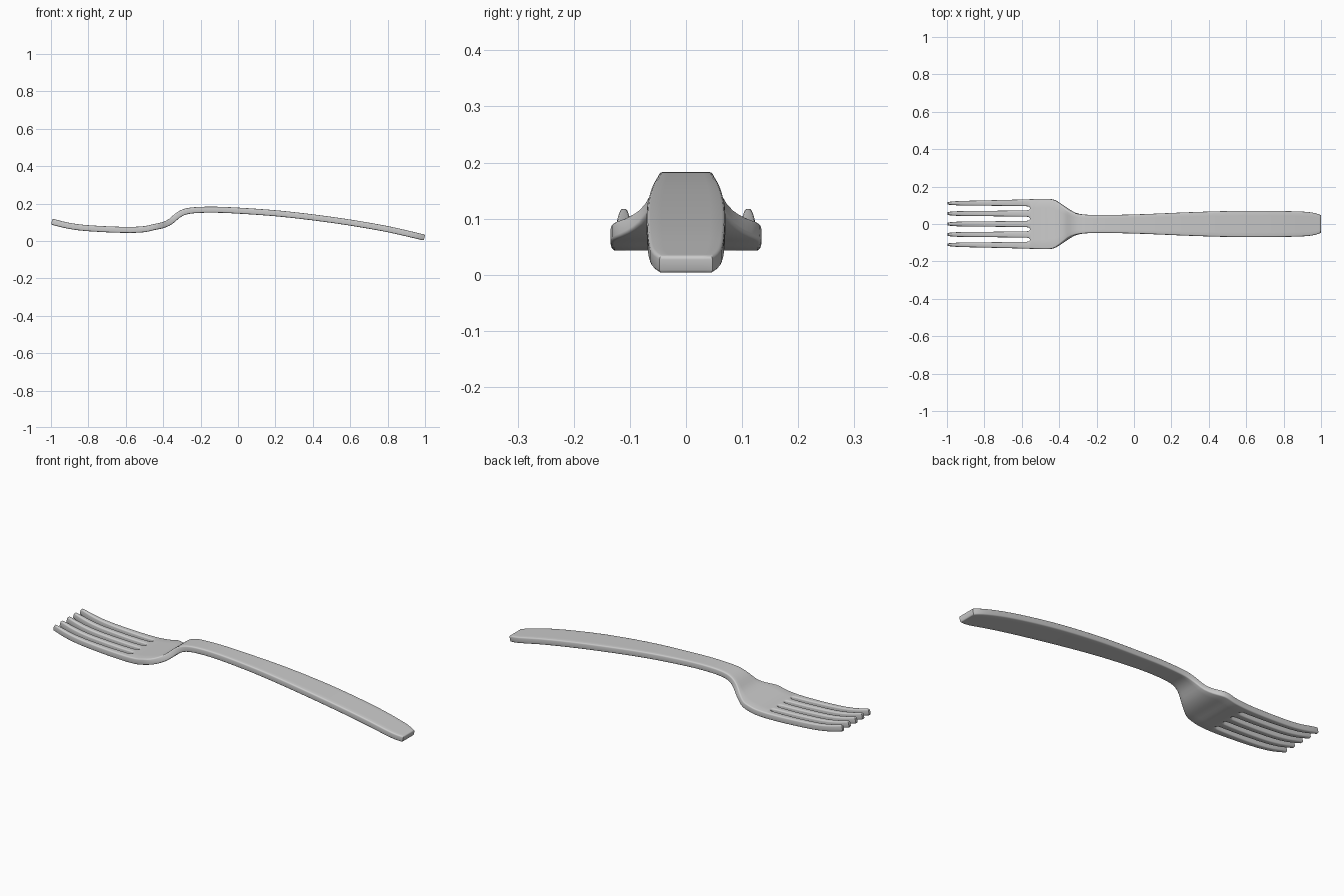
import bpy, bmesh, math

if "Cube" in bpy.data.objects:
    bpy.data.objects.remove(bpy.data.objects["Cube"])

# Side profile: centre-line height along the length
PATH = [(-1, .104), (-.9, .08), (-.8, .068), (-.6, .059), (-.5, .063), (-.45, .074),
        (-.4, .085), (-.36, .104), (-.32, .138), (-.28, .157), (-.22, .165), (-.12, .167),
        (0, .162), (.2, .148), (.4, .126), (.6, .098), (.8, .063), (.95, .029), (1, .017)]
# Plan outline: half width along the length
WIDTH = [(-1, .117), (-.95, .122), (-.8, .126), (-.6, .131), (-.5, .134), (-.45, .134),
         (-.42, .126), (-.38, .099), (-.34, .071), (-.31, .058), (-.27, .051), (-.2, .048),
         (0, .051), (.3, .063), (.5, .069), (.7, .070), (.85, .068), (.93, .064),
         (.97, .057), (1, .046)]
# Half width of the slots between tines, by distance from the slot root
SLOT = [(.018, .011), (.2, .0135), (.38, .0155), (.42, .018), (.444, .0205)]
ROOT = -.556
THICK = .032


def curve(pts, x):
    """Smooth curve through the points."""
    n = len(pts)

    def slope(k):
        a, b = pts[max(k - 1, 0)], pts[min(k + 1, n - 1)]
        return (b[1] - a[1]) / (b[0] - a[0])
    i = 0
    while i < n - 2 and x > pts[i + 1][0]:
        i += 1
    (x0, y0), (x1, y1) = pts[i], pts[i + 1]
    h = x1 - x0
    t = (x - x0) / h
    return ((2*t**3 - 3*t*t + 1) * y0 + (t**3 - 2*t*t + t) * h * slope(i)
            + (3*t*t - 2*t**3) * y1 + (t**3 - t*t) * h * slope(i + 1))


def slot_half(x):
    d = ROOT - x
    if d <= 0:
        return 0
    if d < .018:
        return .011 * math.sqrt(1 - (1 - d / .018) ** 2)
    return curve(SLOT, d)


def columns(x):
    """Left and right edge of each of the five strips at x."""
    w = curve(WIDTH, x)
    s = w / .134 if x > -.5 else 1
    h = slot_half(x)
    gaps = [g * s for g in (-.084, -.028, .028, .084)]
    return list(zip([-w] + [g + h for g in gaps], [g - h for g in gaps] + [w]))


# Stations along the fork
xs = [-.996, -.985, -.965] + [-.94 + .03 * k for k in range(12)]
xs += [ROOT - d for d in (.018, .010, .005, .0015, 0)]
xs += [-.54 + .015 * k for k in range(24)]
xs += [-.17 + .045 * k for k in range(24)]
xs += [.90, .93, .95, .97, .985, .997]

bm = bmesh.new()
cache = {}


def vert(i, y, side):
    key = (i, round(y, 6), side)
    if key not in cache:
        x = xs[i]
        s = (curve(PATH, x + .004) - curve(PATH, x - .004)) / .008
        k = side * THICK / 2 / math.hypot(1, s)
        cache[key] = bm.verts.new((x - s * k, y, curve(PATH, x) + k))
    return cache[key]


# Top and bottom skins
rows = [columns(x) for x in xs]
for i in range(len(xs) - 1):
    for (a, b), (c, d) in zip(rows[i], rows[i + 1]):
        for side in (1, -1):
            bm.faces.new([vert(i, a, side), vert(i + 1, c, side),
                          vert(i + 1, d, side), vert(i, b, side)][::side])

# Rim walls joining the skins
partner = {v: cache[(k[0], k[1], -1)] for k, v in cache.items() if k[2] == 1}
rim = [e for e in bm.edges if e.is_boundary]
for e in rim:
    a, b = e.verts
    if a in partner:
        bm.faces.new([a, b, partner[b], partner[a]])
bmesh.ops.recalc_face_normals(bm, faces=bm.faces)

# Rounded rim
bmesh.ops.bevel(bm, geom=rim, offset=.0065, segments=3, profile=.5,
                affect='EDGES', clamp_overlap=False)

mesh = bpy.data.meshes.new("fork")
bm.to_mesh(mesh)
bm.free()
fork = bpy.data.objects.new("fork", mesh)
bpy.context.collection.objects.link(fork)
bpy.context.view_layer.objects.active = fork
fork.select_set(True)
bpy.ops.object.shade_smooth_by_angle(angle=math.radians(35))
